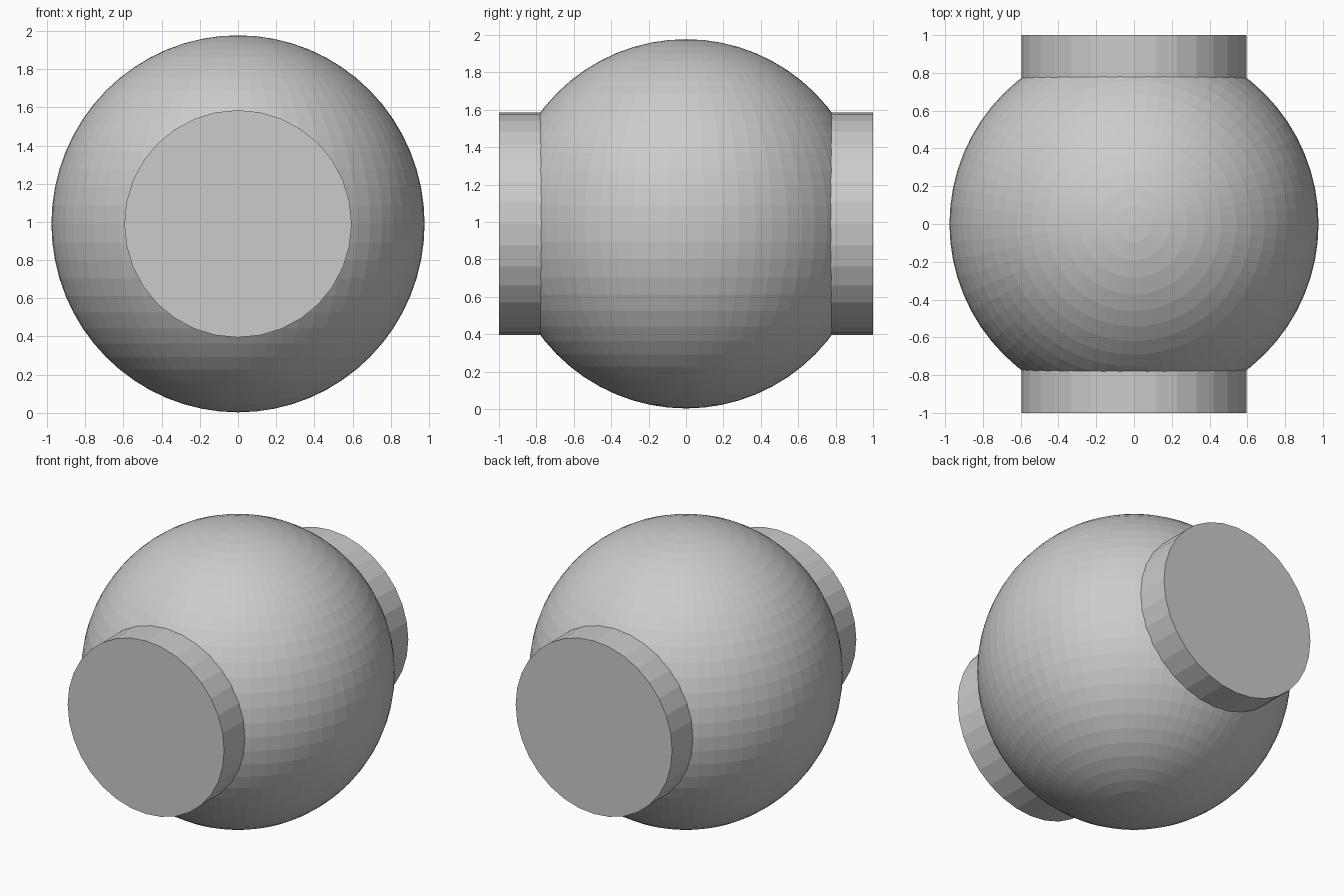
import bpy
from math import pi

if "Cube" in bpy.data.objects:
    bpy.data.objects.remove(bpy.data.objects["Cube"])

CENTRE_Z = 0.99

# Faceted ball body
bpy.ops.mesh.primitive_uv_sphere_add(segments=64, ring_count=32, radius=1,
                                     location=(0, 0, CENTRE_Z))
ball = bpy.context.object
ball.name = "ball_body"
ball.scale = (0.977, 0.977, 0.987)

# Cross pin running front to back through the ball
bpy.ops.mesh.primitive_cylinder_add(vertices=32, radius=0.595, depth=2,
                                    location=(0, 0, CENTRE_Z),
                                    rotation=(pi / 2, 0, 0))
bpy.context.object.name = "cross_pin"
